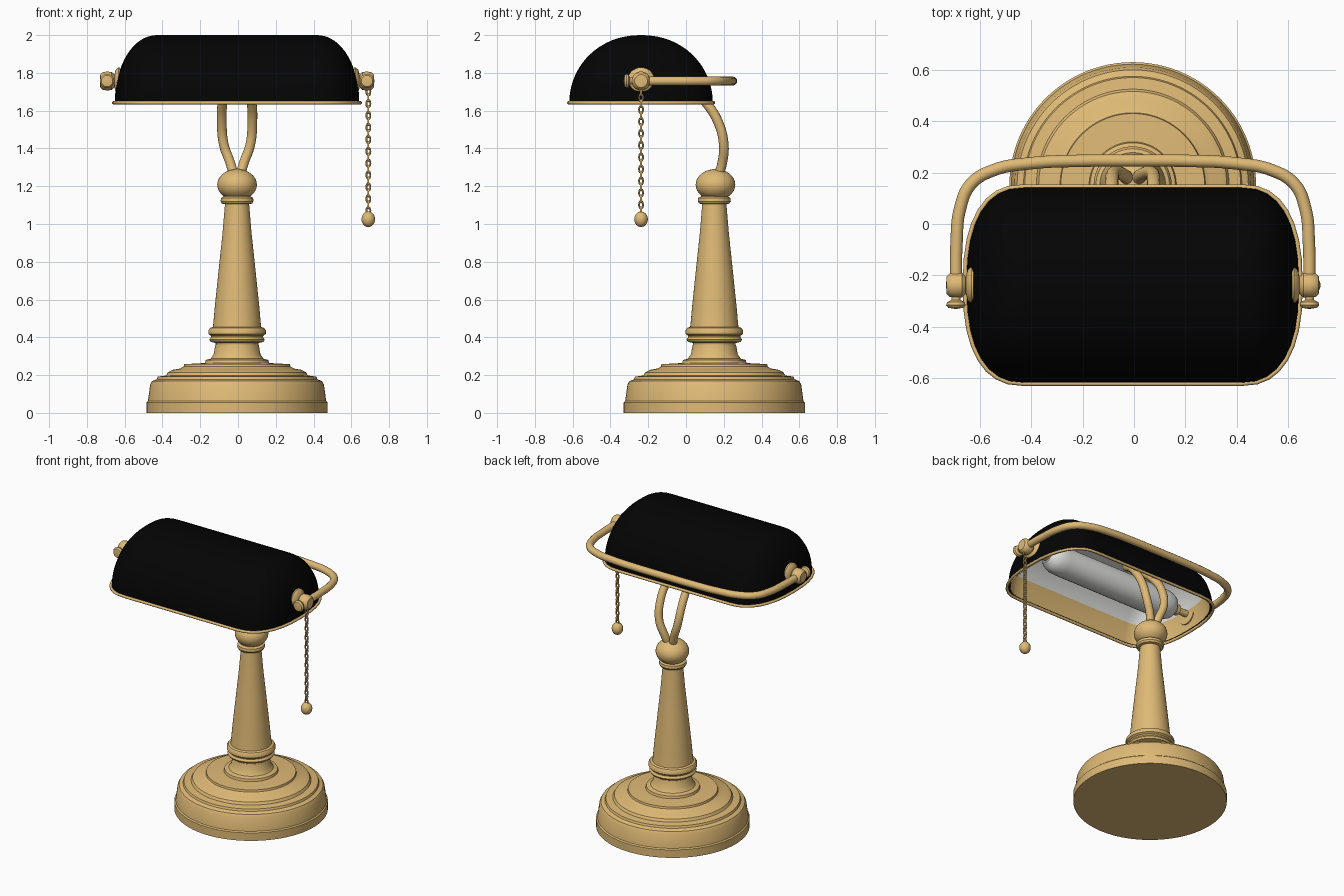
import bpy, bmesh, math
from mathutils import Matrix, Vector

if "Cube" in bpy.data.objects:
    bpy.data.objects.remove(bpy.data.objects["Cube"])

CX = -0.005                      # sideways offset of the lamp body
SHADE_Y = -0.238
PIVOT_Z = 1.757


def material(name, rgb):
    m = bpy.data.materials.new(name)
    m.diffuse_color = (*rgb, 1)
    m.use_nodes = True
    m.node_tree.nodes["Principled BSDF"].inputs["Base Color"].default_value = m.diffuse_color
    return m


BRASS = material("brass", (0.74, 0.49, 0.18))
BLACK = material("black enamel", (0.0012, 0.0012, 0.0012))
WHITE = material("white glass", (0.76, 0.76, 0.74))


def finish(bm, name, mats, angle=35):
    me = bpy.data.meshes.new(name)
    bm.to_mesh(me)
    bm.free()
    ob = bpy.data.objects.new(name, me)
    bpy.context.collection.objects.link(ob)
    for m in mats:
        me.materials.append(m)
    smooth(ob, angle)
    return ob


def smooth(ob, angle=35):
    bpy.ops.object.select_all(action='DESELECT')
    ob.select_set(True)
    bpy.context.view_layer.objects.active = ob
    bpy.ops.object.shade_smooth_by_angle(angle=math.radians(angle))


def lathe(name, profile, loc, axis='Z', mat=BRASS, seg=64):
    """Revolve (radius, height) points about an axis through loc."""
    bm = bmesh.new()
    vs = [bm.verts.new((r, 0, h)) for r, h in profile]
    es = [bm.edges.new(p) for p in zip(vs, vs[1:])]
    bmesh.ops.spin(bm, geom=vs + es, cent=(0, 0, 0), axis=(0, 0, 1),
                   angle=2 * math.pi, steps=seg, use_duplicate=False)
    bmesh.ops.remove_doubles(bm, verts=bm.verts, dist=1e-5)
    bmesh.ops.recalc_face_normals(bm, faces=bm.faces)
    quat = Vector({'X': (1, 0, 0), '-X': (-1, 0, 0), '-Y': (0, -1, 0),
                   'Z': (0, 0, 1)}[axis]).to_track_quat('Z', 'Y')
    bm.transform(Matrix.Translation(loc) @ quat.to_matrix().to_4x4())
    return finish(bm, name, [mat])


def tube(name, pts, r, cyclic=False, auto=True):
    cu = bpy.data.curves.new(name, 'CURVE')
    cu.dimensions = '3D'
    cu.bevel_depth, cu.bevel_resolution, cu.resolution_u = r, 4, 10
    cu.use_fill_caps = not cyclic
    sp = cu.splines.new('BEZIER' if auto else 'POLY')
    points = sp.bezier_points if auto else sp.points
    points.add(len(pts) - 1)
    for p, co in zip(points, pts):
        if auto:
            p.co = co
            p.handle_left_type = p.handle_right_type = 'AUTO'
        else:
            p.co = (*co, 1)
    sp.use_cyclic_u = cyclic
    cu.materials.append(BRASS)
    ob = bpy.data.objects.new(name, cu)
    bpy.context.collection.objects.link(ob)
    bpy.ops.object.select_all(action='DESELECT')
    ob.select_set(True)
    bpy.context.view_layer.objects.active = ob
    bpy.ops.object.convert(target='MESH')
    smooth(bpy.context.object, 50)


def ellipsoid(r, h, z, n=16):
    return [(r * math.sin(math.pi * i / n), z - h * math.cos(math.pi * i / n))
            for i in range(n + 1)]


# Stepped base, turned column and ball
AX = (CX, 0.15, 0)
lathe("base", [(0, 0), (.48, 0), (.48, .055), (.472, .062), (.46, .15), (.45, .168),
               (.425, .178), (.42, .192), (.375, .198), (.366, .215), (.34, .228),
               (.30, .235), (.283, .245), (.28, .258), (.17, .264), (.166, .28),
               (.14, .287), (.124, .31), (.115, .36), (0, .36)], AX, seg=96)
lathe("column", [(0, .35), (.113, .35), (.113, .37), (.14, .376), (.147, .388),
                 (.137, .402), (.14, .41), (.152, .418), (.152, .437), (.143, .45),
                 (.128, .455), (.126, .47), (.118, .56), (.093, .8), (.077, .95),
                 (.064, 1.105), (.08, 1.108), (.087, 1.12), (.085, 1.138),
                 (.07, 1.146), (.07, 1.16), (0, 1.16)], AX)
lathe("column_ball", ellipsoid(.105, .083, 1.208), (CX, .156, 0))

# Twin tubes rising from the ball into the shade
for side, s in (("left", -1), ("right", 1)):
    tube(f"{side}_support_tube", [(CX + s * x, y, z) for x, y, z in (
        (.015, .17, 1.25), (.035, .191, 1.32), (.07, .2, 1.42), (.081, .17, 1.54),
        (.077, .108, 1.64), (.06, .035, 1.715), (.04, -.03, 1.755))], .026)


# Shade: stacked rounded outlines that shrink to a ridge line
def outline(t, inset=0.0, n=16):
    """Rounded outline at dome angle t."""
    pts = []
    for s in (1, -1):
        for i in range(n + 1):
            a = -math.pi / 2 + math.pi * i / n
            c, d = max(math.cos(a), 0), math.sin(a)
            bx = (.227 - inset) * math.cos(t) ** .95 * c ** .82
            by = (.38 - inset) * math.cos(t) ** .95 * math.copysign(abs(d) ** .82, d)
            pts.append((CX + s * (.42 + bx), SHADE_Y + s * by,
                        1.642 + (.358 - inset) * math.sin(t)))
    return pts


def dome(name, mats, inset, rule):
    bm = bmesh.new()
    steps = 20
    rings = [[bm.verts.new(p) for p in outline(math.pi / 2 * k / steps, inset)]
             for k in range(steps + 1)]
    n = len(rings[0])
    for a, b in zip(rings, rings[1:]):
        for i in range(n):
            j = (i + 1) % n
            q = (a[i], a[j], b[j], b[i])
            f = bm.faces.new(q if not inset else q[::-1])
            f.material_index = rule(f.calc_center_median().z)
    bmesh.ops.remove_doubles(bm, verts=bm.verts, dist=1e-5)
    finish(bm, name, mats, 60)


dome("shade", [BLACK], 0, lambda z: 0)
dome("shade_lining", [BRASS, WHITE], .014, lambda z: int(z > 1.78))

# Brass lip around the shade opening
lip = [(CX + (x - CX) * 1.009, SHADE_Y + (y - SHADE_Y) * 1.009, z)
       for x, y, z in outline(0)]
tube("shade_rim", lip, .009, cyclic=True, auto=False)

# Long bulb lying between the pivots, with a brass socket at each end
BULB = (CX, SHADE_Y, PIVOT_Z)
lathe("bulb", [(0, -.52), (.045, -.517), (.075, -.49), (.092, -.45), (.095, -.40),
               (.095, .40), (.092, .45), (.075, .49), (.045, .517), (0, .52)],
      BULB, 'X', WHITE, 32)
for side, ax in (("left", '-X'), ("right", 'X')):
    lathe(f"{side}_bulb_socket", [(0, .50), (.036, .50), (.036, .55), (.022, .56),
                                  (.022, .63), (0, .63)], BULB, ax, BRASS, 32)

# Bar sweeping behind the shade between the two pivots
half = [(.688, -.22), (.686, -.08), (.672, .06), (.63, .155), (.54, .21),
        (.40, .236), (.20, .246)]
path = half + [(0, .247)] + [(-x, y) for x, y in half[::-1]]
tube("shade_bar", [(CX + x, y, PIVOT_Z) for x, y in path], .024)

# Pivots: flange, boss and thumb knob at each end
for side, s, ax in (("left", -1, '-X'), ("right", 1, 'X')):
    lathe(f"{side}_pivot_flange", [(0, .62), (.072, .62), (.072, .628), (.06, .642),
                                   (.03, .65), (.03, .67), (0, .67)],
          (CX, SHADE_Y, PIVOT_Z), ax, seg=32)
    lathe(f"{side}_pivot_boss", [(0, .648), (.034, .65), (.048, .664), (.05, .69),
                                 (.046, .712), (.034, .724), (0, .727)],
          (CX, SHADE_Y, PIVOT_Z), ax, seg=32)
    lathe(f"{side}_thumb_knob", [(0, .02), (.018, .02), (.018, .058), (.034, .066),
                                 (.038, .078), (.03, .088), (0, .093)],
          (CX + s * .688, SHADE_Y, PIVOT_Z), '-Y', seg=32)

# Pull chain of alternating links with a ball at the end
chain = bmesh.new()
PX, COUNT, TOP, BOTTOM = .69, 21, 1.70, 1.07
pitch = (TOP - BOTTOM) / (COUNT - 1)
for k in range(COUNT):
    grid = []
    for i in range(14):
        a = 2 * math.pi * i / 14
        ring = []
        for j in range(6):
            b = 2 * math.pi * j / 6
            w = math.cos(b) * .005
            u, v = (.0105 + w) * math.cos(a), math.sin(b) * .005
            if k % 2:
                u, v = v, u
            ring.append(chain.verts.new((PX + u, SHADE_Y + v,
                                         TOP - k * pitch + (.02 + w) * math.sin(a))))
        grid.append(ring)
    for i in range(14):
        for j in range(6):
            m, n = (i + 1) % 14, (j + 1) % 6
            chain.faces.new((grid[i][j], grid[m][j], grid[m][n], grid[i][n]))
bmesh.ops.recalc_face_normals(chain, faces=chain.faces)
finish(chain, "pull_chain", [BRASS], 60)
lathe("pull_ball", ellipsoid(.036, .041, 1.025), (PX, SHADE_Y, 0), seg=32)
